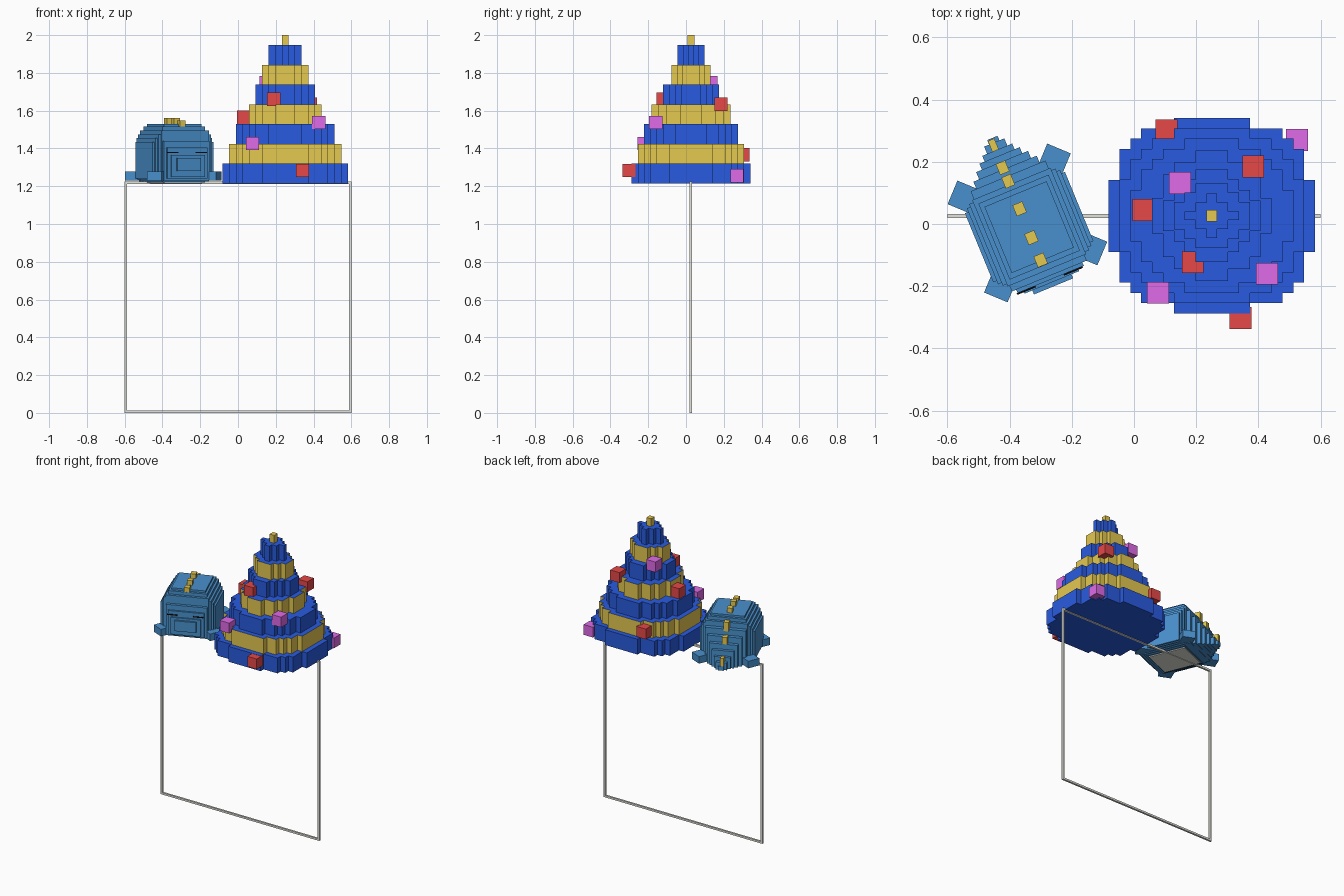
import bpy, bmesh, math
from mathutils import Matrix, Vector

if "Cube" in bpy.data.objects:
    bpy.data.objects.remove(bpy.data.objects["Cube"])


def material(name, rgb):
    m = bpy.data.materials.new(name)
    m.use_nodes = True
    m.diffuse_color = (*rgb, 1)
    m.node_tree.nodes["Principled BSDF"].inputs["Base Color"].default_value = (*rgb, 1)
    return m


royal = material("royal blue", (0.022, 0.105, 0.75))
gold = material("gold", (0.78, 0.58, 0.08))
red = material("red", (0.79, 0.065, 0.065))
violet = material("violet", (0.74, 0.145, 0.8))
steel = material("steel blue", (0.066, 0.28, 0.61))
grey = material("light grey", (0.78, 0.78, 0.73))
black = material("black", (0.002, 0.002, 0.002))


def finish(name, bm, *mats):
    me = bpy.data.meshes.new(name)
    bm.to_mesh(me)
    bm.free()
    ob = bpy.data.objects.new(name, me)
    for m in mats:
        me.materials.append(m)
    bpy.context.collection.objects.link(ob)
    return ob


def box(name, lo, hi, mat, place=Matrix()):
    """Axis-aligned box between two corners, then moved by a matrix."""
    lo, hi = Vector(lo), Vector(hi)
    bm = bmesh.new()
    bmesh.ops.create_cube(bm, size=1, matrix=Matrix.Translation((lo + hi) / 2)
                          @ Matrix.Diagonal((*(hi - lo), 1)))
    ob = finish(name, bm, mat)
    ob.matrix_world = place
    return ob


# Wire frame stand
T, FY, FTOP = 0.013, 0.026, 1.224
for side, x in (("left", 0.6 - T), ("right", -0.6)):
    box(side + "_post", (x, FY - T / 2, 0), (x + T, FY + T / 2, FTOP), grey)
for name, z in (("bottom_rail", 0), ("top_rail", FTOP - T)):
    box(name, (-0.6 + T, FY - T / 2, z), (0.6 - T, FY + T / 2, z + T), grey)

# Stepped tree of blocky tiers, rounder towards the bottom
CX, CY, SX = 0.25, 0.0265, 0.0349
Z0, TIER = 1.215, 0.1045


def stepped_disc(name, r, half_y, z, h, side_mat):
    p = 1 + 1.4 * r / 9
    sy = half_y / (r + 0.5)
    limit = (r + 0.5) ** p
    rows = [(j, max(i for i in range(r + 1) if i ** p + abs(j) ** p <= limit) + 0.5)
            for j in range(-r, r + 1)]
    right = []
    for j, w in rows:
        if right and right[-1][0] == w:
            right.pop()
        else:
            right.append((w, j - 0.5))
        right.append((w, j + 0.5))
    outline = right + [(-x, y) for x, y in reversed(right)]
    bm = bmesh.new()
    face = bm.faces.new([bm.verts.new((CX + x * SX, CY + y * sy, z)) for x, y in outline])
    new = bmesh.ops.extrude_face_region(bm, geom=[face])["geom"]
    bmesh.ops.translate(bm, vec=(0, 0, h), verts=[v for v in new if isinstance(v, bmesh.types.BMVert)])
    bmesh.ops.recalc_face_normals(bm, faces=bm.faces[:])
    for f in bm.faces:  # coloured walls, blue treads
        f.material_index = 0 if abs(f.normal.z) > 0.5 else 1
    finish(name, bm, royal, side_mat)


tiers = [(9, 0.314), (8, 0.281), (7, 0.248), (5, 0.209), (4, 0.149), (3, 0.104), (2, 0.071)]
for k, (r, half_y) in enumerate(tiers):
    stepped_disc(f"tree_tier_{k + 1}", r, half_y, Z0 + k * TIER, TIER, gold if k % 2 else royal)
box("tree_tip", (CX - SX / 2, CY - 0.018, Z0 + 7 * TIER), (CX + SX / 2, CY + 0.018, 2.0), gold)

# Cube baubles
baubles = {
    "red": (red, [(0.104, 0.3, 1.367), (0.383, 0.185, 1.634), (0.03, 0.045, 1.565),
                  (0.189, -0.122, 1.66), (0.342, -0.302, 1.283)]),
    "violet": (violet, [(0.148, 0.132, 1.748), (0.524, 0.27, 1.256),
                        (0.077, -0.221, 1.426), (0.427, -0.16, 1.537)]),
}
for colour, (mat, spots) in baubles.items():
    for n, c in enumerate(spots):
        half = Vector((0.035, 0.035, 0.035))
        box(f"{colour}_bauble_{n + 1}", Vector(c) - half, Vector(c) + half, mat)

# Crouching spiny creature, turned on the spot
place = Matrix.Translation((-0.337, -0.01, 0)) @ Matrix.Rotation(math.radians(22.4), 4, "Z")


def slab(name, u, v0, v1, z0, z1, mat=steel, mid=0):
    box(name, (mid - u, v0, z0), (mid + u, v1, z1), mat, place)


# Domed shell: each slab wider and lower than the last
shell = [(0.108, 0.115, 1.22, 1.53), (0.122, 0.132, 1.22, 1.517), (0.136, 0.15, 1.225, 1.495),
         (0.15, 0.142, 1.23, 1.475), (0.162, 0.132, 1.235, 1.455), (0.174, 0.12, 1.24, 1.435)]
for n, (u, v, z0, z1) in enumerate(shell):
    slab(f"shell_slab_{n + 1}", u, -v, v, z0, z1)
slab("belly_plate", 0.108, -0.125, 0.125, 1.214, 1.22, grey)

# Tapering tail
tail = [(0.13, 0.178, 1.46), (0.11, 0.203, 1.42), (0.09, 0.228, 1.38), (0.07, 0.249, 1.345),
        (0.052, 0.269, 1.31), (0.035, 0.294, 1.285), (0.018, 0.31, 1.265)]
for n, (u, v, z1) in enumerate(tail):
    slab(f"tail_slab_{n + 1}", u, 0.1, v, 1.225 + 0.002 * n, z1)

# Face: brow, head, snout and jaw
slab("brow", 0.13, -0.17, -0.1, 1.23, 1.44)
slab("head", 0.115, -0.182, -0.1, 1.24, 1.405)
slab("muzzle", 0.095, -0.192, -0.1, 1.25, 1.365)
slab("snout", 0.068, -0.206, -0.1, 1.28, 1.35)
for side, s in (("left", 1), ("right", -1)):
    a, b = sorted((s * 0.049, s * 0.114))
    box(side + "_eye", (a - 0.004, -0.187, 1.376), (b - 0.004, -0.181, 1.382), black, place)
    # Splayed feet
    for end, v, yaw in (("back", 0.197, 45), ("front", -0.168, -45)):
        turn = Matrix.Rotation(math.radians(yaw if s > 0 else 180 - yaw), 4, "Z")
        box(f"{side}_{end}_foot", (-0.14, -0.041, 1.23), (0, 0.041, 1.278), steel,
            place @ Matrix.Translation((s * 0.185, v, 0)) @ turn)

# Spines along the back, shrinking at the tail
spines = [(-0.112, 1.517, 0.017), (-0.034, 1.53, 0.017), (0.066, 1.53, 0.017),
          (0.162, 1.477, 0.016), (0.209, 1.395, 0.016), (0.287, 1.287, 0.011)]
for n, (v, z, w) in enumerate(spines):
    slab(f"spine_{n + 1}", w, v - 0.019, v + 0.019, z - 0.03, z + 0.031, gold, -0.006)
